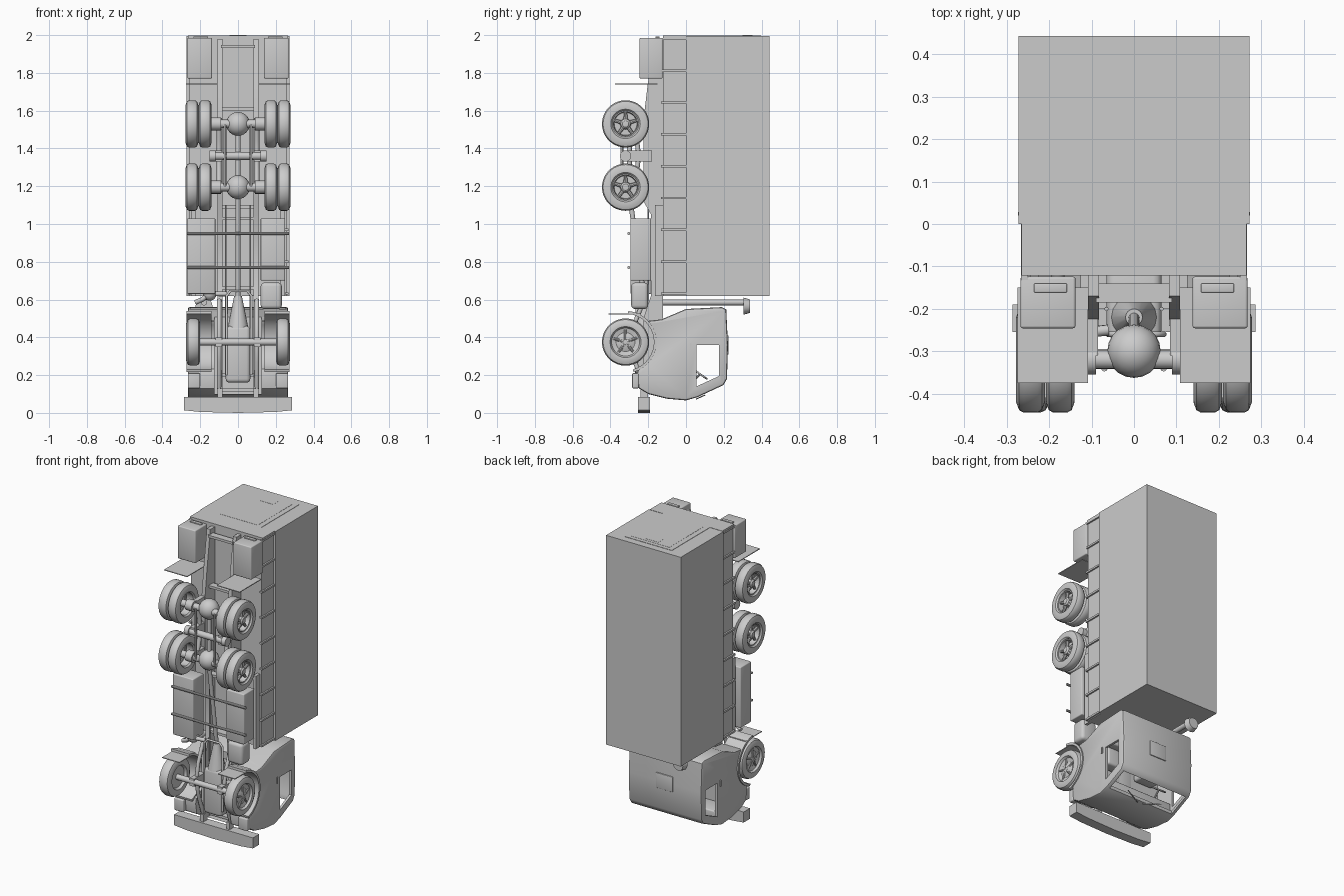
import bpy, bmesh
from math import pi, cos, sin, radians
from mathutils import Vector, Matrix

if "Cube" in bpy.data.objects:
    bpy.data.objects.remove(bpy.data.objects["Cube"])


def obj(name, bm):
    bmesh.ops.recalc_face_normals(bm, faces=bm.faces)
    me = bpy.data.meshes.new(name)
    bm.to_mesh(me)
    bm.free()
    o = bpy.data.objects.new(name, me)
    bpy.context.collection.objects.link(o)
    return o


def box(name, x, y, z, bevel=0):
    bm = bmesh.new()
    bmesh.ops.create_cube(bm, size=1)
    for v in bm.verts:
        for i, r in enumerate((x, y, z)):
            v.co[i] = r[0] if v.co[i] < 0 else r[1]
    if bevel:
        bmesh.ops.bevel(bm, geom=bm.edges[:], offset=bevel, segments=3, profile=0.5, affect='EDGES')
    return obj(name, bm)


def pair(name, x, y, z, bevel=0):
    box(name + "_right", x, y, z, bevel)
    box(name + "_left", (-x[1], -x[0]), y, z, bevel)


def prism(name, pts, x0, x1):
    bm = bmesh.new()
    f = bm.faces.new([bm.verts.new((x0, y, z)) for y, z in pts])
    ex = bmesh.ops.extrude_face_region(bm, geom=[f])["geom"]
    bmesh.ops.translate(bm, vec=(x1 - x0, 0, 0), verts=[v for v in ex if isinstance(v, bmesh.types.BMVert)])
    return obj(name, bm)


def rod(name, p, q, r, r2=None, n=16):
    p, q = Vector(p), Vector(q)
    bm = bmesh.new()
    m = Matrix.Translation((p + q) / 2) @ (q - p).to_track_quat('Z', 'Y').to_matrix().to_4x4()
    bmesh.ops.create_cone(bm, cap_ends=True, segments=n, radius1=r, radius2=r if r2 is None else r2,
                          depth=(q - p).length, matrix=m)
    return obj(name, bm)


def ball(name, c, r, sc=(1, 1, 1)):
    bm = bmesh.new()
    bmesh.ops.create_uvsphere(bm, u_segments=20, v_segments=12, radius=r,
                              matrix=Matrix.Translation(c) @ Matrix.Diagonal((*sc, 1)))
    return obj(name, bm)


def lathe(name, prof, c, s=1, n=36):
    # revolve (x, radius) points about the x axis
    bm = bmesh.new()
    vs = [bm.verts.new((x * s, r, 0)) for x, r in prof]
    es = [bm.edges.new(e) for e in zip(vs, vs[1:])]
    bmesh.ops.spin(bm, geom=vs + es, cent=(0, 0, 0), axis=(1, 0, 0), angle=2 * pi, steps=n)
    bmesh.ops.remove_doubles(bm, verts=bm.verts, dist=1e-5)
    bmesh.ops.translate(bm, vec=c, verts=bm.verts)
    return obj(name, bm)


def pipe(name, pts, r):
    cu = bpy.data.curves.new(name, 'CURVE')
    cu.dimensions, cu.bevel_depth, cu.bevel_resolution = '3D', r, 3
    cu.use_fill_caps = True
    sp = cu.splines.new('POLY')
    sp.points.add(len(pts) - 1)
    for a, b in zip(sp.points, pts):
        a.co = (*b, 1)
    o = bpy.data.objects.new(name, cu)
    bpy.context.collection.objects.link(o)


def cut(o, cutter):
    m = o.modifiers.new("cut", 'BOOLEAN')
    m.operation, m.object, m.solver = 'DIFFERENCE', cutter, 'EXACT'
    cutter.hide_render = True
    bpy.context.view_layer.objects.active = o
    bpy.ops.object.modifier_apply(modifier="cut")
    bpy.data.objects.remove(cutter)


WY = -0.32  # wheel centre height of the vehicle
REAR = (1.195, 1.53)

# cargo body, lower skirt with ribs, rear door panels
box("cargo_box", (-.272, .272), (0, .443), (.62, 1.996))
box("cargo_skirt", (-.257, .257), (-.122, 0), (.62, 1.996))
for i in range(9):
    z = .632 + i * .1685
    pair(f"skirt_rib_{i}", (.25, .267), (-.132, 0), (z - .006, z + .006))
box("rear_panel", (-.265, .265), (-.122, 0), (1.985, 1.998))
box("door_frame", (-.174, .171), (0, .396), (1.99, 1.998))
box("door", (-.139, .137), (.01, .371), (1.99, 1.999))
box("door_hatch", (-.046, .046), (.3, .352), (1.99, 2.0))

# chassis rails and cross members
rail = [(-.122, .1), (-.122, 1.98), (-.17, 1.98), (-.205, 1.72), (-.225, 1.55), (-.225, 1.12),
        (-.185, 1.05), (-.185, .62), (-.225, .5), (-.225, .1)]
for s, n in ((1, "right"), (-1, "left")):
    prism("chassis_rail_" + n, rail, s * .083, s * .108)
    rod("brake_line_" + n, (s * .065, -.2, .2), (s * .065, -.2, 1.1), .005, n=8)
for i, z in enumerate((.12, .2, .66, 1.03, 1.09, 1.61, 1.94)):
    box(f"cross_member_{i}", (-.09, .09), (-.185, -.14), (z - .008, z + .008))

# engine, gearbox and drive shaft
box("engine", (-.065, .065), (-.27, -.08), (.16, .46), .02)
rod("gearbox", (0, -.22, .45), (0, -.22, .62), .055, .02)
rod("front_drive_shaft", (0, -.22, .6), (0, -.3, 1.16), .013)
rod("rear_drive_shaft", (0, -.3, 1.2), (0, -.3, 1.5), .013)
pipe("engine_pipe", [(-.06, -.26, .2), (-.06, -.26, .62), (-.04, -.26, .645), (.05, -.26, .645),
                     (.07, -.26, .62), (.07, -.26, .2)], .007)

# rear axles with dual wheels
TYRE = [(-.033, .078), (-.034, .1), (-.027, .119), (-.016, .125), (.016, .125), (.027, .119),
        (.034, .1), (.033, .078), (.024, .07), (-.024, .07), (-.033, .078)]
for k, z in enumerate(REAR):
    rod(f"rear_axle_{k}", (-.2, WY, z), (.2, WY, z), .022)
    ball(f"differential_{k}", (0, -.3, z), .063)
    for s, n in ((1, "right"), (-1, "left")):
        tag = f"{k}_{n}"
        rod("axle_end_" + tag, (s * .09, WY, z), (s * .14, WY, z), .035)
        for x, w in ((.174, "inner"), (.244, "outer")):
            lathe(f"rear_tyre_{w}_{tag}", TYRE, (s * x, WY, z), s)
        lathe("rear_rim_" + tag, [(-.03, 0), (-.03, .072), (.022, .072), (.022, .064), (-.012, .06), (-.012, 0)],
              (s * .244, WY, z), s)
        lathe("rear_hub_" + tag, [(-.02, .03), (.016, .026), (.024, .017), (.026, 0)], (s * .244, WY, z), s, 20)
        for j in range(5):
            a = radians(90 + 72 * j)
            d = Vector((0, cos(a), sin(a)))
            c = Vector((s * .25, WY, z))
            rod(f"rear_spoke_{j}_{tag}", c + d * .015, c + d * .066, .011, .008, 8)
        box("axle_bracket_" + tag, sorted((s * .085, s * .115)), (-.31, -.2), (z - .03, z + .03))
# rear bogie pivot, torque arms and springs
rod("bogie_pivot", (-.145, WY, 1.36), (.145, WY, 1.36), .021)
for s, n in ((1, "right"), (-1, "left")):
    rod("bogie_hub_" + n, (s * .12, WY, 1.36), (s * .15, WY, 1.36), .03)
    box("bogie_bracket_" + n, sorted((s * .085, s * .12)), (-.33, -.18), (1.33, 1.39))
    pipe("rear_spring_" + n, [(s * .1, -.29, 1.17), (s * .1, -.26, 1.28), (s * .1, -.25, 1.36),
                              (s * .1, -.26, 1.44), (s * .1, -.29, 1.55)], .013)
    rod("torque_arm_" + n, (s * .07, -.34, 1.195), (s * .07, -.34, 1.53), .008, n=8)

# front axle, wheels, springs
FZ = .375
rod("front_axle", (-.22, WY, FZ), (.22, WY, FZ), .018)
DISC = [(-.036, .078), (-.037, .1), (-.029, .119), (-.016, .125), (.016, .125), (.029, .119), (.037, .1),
        (.035, .082), (.022, .074), (.016, .05), (.024, .03), (.026, 0)]
for s, n in ((1, "right"), (-1, "left")):
    lathe("front_wheel_" + n, DISC, (s * .237, WY, FZ), s)
    lathe("front_wheel_inner_" + n, [(-.036, .079), (-.02, .07), (-.02, 0)], (s * .237, WY, FZ), s)
    for j in range(5):
        a = radians(20 + 72 * j)
        d = Vector((0, cos(a), sin(a)))
        c = Vector((s * .257, WY, FZ))
        rod(f"front_spoke_{j}_{n}", c + d * .01, c + d * .066, .009, .006, 8)
    pipe("front_spring_" + n, [(s * .1, -.22, .13), (s * .1, -.27, .27), (s * .1, -.29, FZ),
                               (s * .1, -.27, .48), (s * .1, -.22, .6)], .012)
    box("spring_clamp_" + n, sorted((s * .085, s * .118)), (-.335, -.2), (FZ - .025, FZ + .025))
    # fender arch around the front wheel
    arc = [radians(a) for a in range(-75, 86, 10)]
    prism("front_fender_" + n, [(WY + .165 * cos(a), FZ + .165 * sin(a)) for a in arc] +
          [(WY + .15 * cos(a), FZ + .15 * sin(a)) for a in reversed(arc)], s * .14, s * .272)

# mud flaps, rear lockers and lamps
pair("front_mud_flap", (.14, .265), (-.41, -.24), (.52, .525))
pair("rear_mud_flap", (.108, .275), (-.375, -.15), (1.738, 1.743))
pair("rear_locker", (.138, .268), (-.246, -.124), (1.77, 1.985), .006)
pair("rear_lamp", (.158, .236), (-.162, -.14), (1.98, 1.992), .003)

# side lockers, tank and under-run bars
box("left_locker", (-.268, -.12), (-.295, -.185), (.63, 1.03), .006)
box("right_locker", (.12, .25), (-.295, -.185), (.7, 1.03), .006)
box("fuel_tank", (.12, .232), (-.29, -.2), (.55, .69), .02)
for i, z in enumerate((.77, .95)):
    rod(f"guard_bar_{i}", (-.27, -.303, z), (.27, -.303, z), .008, n=10)
pair("skirt_rail", (.225, .245), (-.165, -.122), (.62, 1.1))

# air intake stack between cab and cargo box
rod("intake_stack", (-.18, -.18, .585), (-.18, .32, .585), .016)
rod("intake_cap", (-.18, .305, .565), (-.18, .34, .565), .045, .035)
pipe("exhaust_pipe", [(-.225, -.25, .585), (-.19, -.26, .6), (-.15, -.26, .63), (-.06, -.25, .63)], .013)
ball("exhaust_chamber", (-.15, -.25, .63), .036)

# cab shell: side profile extruded, hollowed, windows opened
arch = [(WY + .158 * cos(radians(a)), FZ + .158 * sin(radians(a))) for a in range(-65, 46, 10)]
cab = prism("cab", [(0, .55), (.19, .56), (.213, .548), (.222, .36), (.217, .18), (.198, .147), (.06, .083),
                    (0, .066), (-.1, .075), (-.2, .1), (-.25, .13), (-.262, .2)] + arch + [(-.13, .495)],
            -.266, .266)
bv = cab.modifiers.new("round", 'BEVEL')
bv.width, bv.segments, bv.limit_method, bv.angle_limit = .012, 2, 'ANGLE', radians(60)
bpy.context.view_layer.objects.active = cab
bpy.ops.object.modifier_apply(modifier="round")
cut(cab, prism("inside", [(-.08, .5), (.02, .537), (.19, .545), (.203, .36), (.2, .19), (.185, .16), (.05, .1),
                          (-.08, .09)], -.25, .25))
cut(cab, prism("side_windows", [(.055, .36), (.175, .36), (.175, .195), (.055, .14)], -.4, .4))
cut(cab, box("windscreen", (-.24, .24), (.062, .192), (0, .2)))
cut(cab, box("engine_bay", (-.125, .125), (-.5, -.1), (.1, .7)))

# cab fittings: dashboard, seats, steering wheel, wipers, handles, roof hatch
box("dashboard", (-.248, .248), (-.08, .045), (.1, .165), .008)
pair("seat", (.06, .2), (-.08, .0), (.3, .42), .015)
pair("seat_back", (.06, .2), (-.02, .05), (.41, .45), .012)
bm = bmesh.new()
bmesh.ops.create_circle(bm, segments=20, radius=.042)
ring = [v.co.copy() for v in bm.verts]
bm.free()
tilt = Matrix.Translation((-.13, .075, .205)) @ Matrix.Rotation(radians(-35), 4, 'X')
pipe("steering_wheel", [tilt @ v for v in ring + ring[:1]], .005)
rod("steering_column", (-.13, .075, .205), (-.13, .02, .15), .006, n=8)
for s, n in ((1, "right"), (-1, "left")):
    rod("wiper_" + n, (s * .02, .055, .074), (s * .13, .1, .094), .003, n=6)
    box("door_handle_" + n, sorted((s * .264, s * .273)), (.02, .028), (.33, .37))
    box("cab_step_" + n, sorted((s * .2, s * .266)), (-.285, -.25), (.13, .21), .006)
box("roof_hatch", (-.06, .06), (.215, .226), (.31, .41), .003)

# front bumper, gently bowed
bm = bmesh.new()
loop = [(-.287, .083), (-.287, .014), (-.2, .005), (0, 0), (.2, .005), (.287, .014), (.287, .083)]
f = bm.faces.new([bm.verts.new((x, -.255, z)) for x, z in loop])
ex = bmesh.ops.extrude_face_region(bm, geom=[f])["geom"]
bmesh.ops.translate(bm, vec=(0, .065, 0), verts=[v for v in ex if isinstance(v, bmesh.types.BMVert)])
obj("front_bumper", bm)
pair("bumper_bracket", (.083, .108), (-.24, -.2), (.07, .13))

# shading
bpy.ops.object.select_all(action='DESELECT')
for o in bpy.context.scene.objects:
    if o.type == 'MESH':
        o.select_set(True)
        bpy.context.view_layer.objects.active = o
bpy.ops.object.shade_smooth_by_angle(angle=radians(35))
